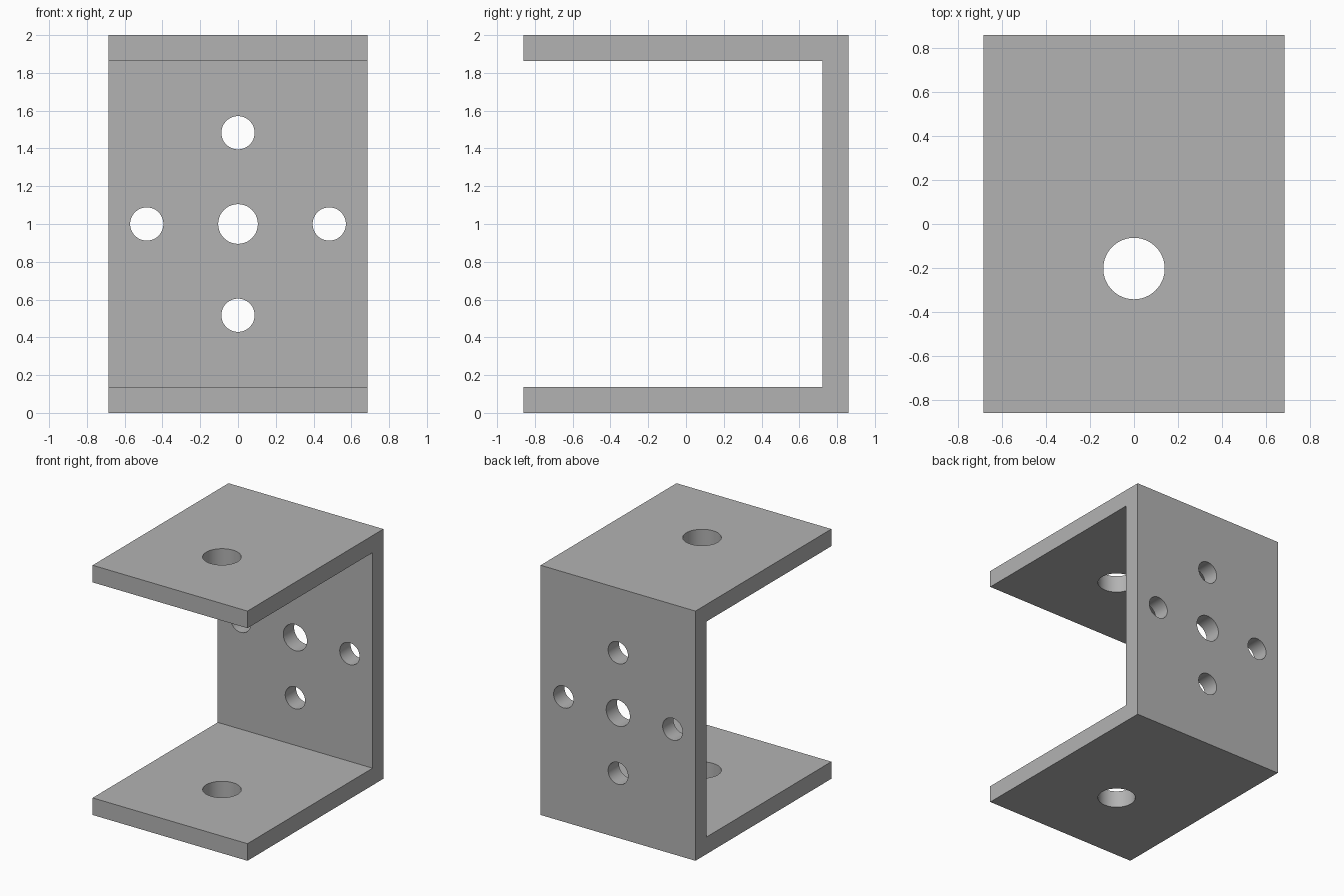
import bpy
import bmesh
from math import pi, radians
from mathutils import Matrix, Vector

cube = bpy.data.objects.get("Cube")
if cube:
    bpy.data.objects.remove(cube, do_unlink=True)

HALF_X, HALF_Y, HEIGHT, WALL = 0.686, 0.86, 2.0, 0.137
MID = HEIGHT / 2

grey = bpy.data.materials.new("plain_grey")
grey.use_nodes = True
colour = (0.45, 0.45, 0.45, 1)
grey.diffuse_color = colour
grey.node_tree.nodes["Principled BSDF"].inputs["Base Color"].default_value = colour


def make_object(name, bm):
    bmesh.ops.recalc_face_normals(bm, faces=bm.faces)
    mesh = bpy.data.meshes.new(name)
    bm.to_mesh(mesh)
    bm.free()
    mesh.materials.append(grey)
    obj = bpy.data.objects.new(name, mesh)
    bpy.context.collection.objects.link(obj)
    return obj


def add_drill(bm, centre, radius, depth, turn=0):
    matrix = Matrix.Translation(centre) @ Matrix.Rotation(turn, 4, "X")
    bmesh.ops.create_cone(bm, cap_ends=True, segments=64, radius1=radius,
                          radius2=radius, depth=depth, matrix=matrix)


# U-shaped bracket: side profile extruded across the width
inner_y, top = HALF_Y - WALL, HEIGHT - WALL
profile = [(-HALF_Y, 0), (HALF_Y, 0), (HALF_Y, HEIGHT), (-HALF_Y, HEIGHT),
           (-HALF_Y, top), (inner_y, top), (inner_y, WALL), (-HALF_Y, WALL)]
bm = bmesh.new()
face = bm.faces.new([bm.verts.new((-HALF_X, y, z)) for y, z in profile])
extruded = bmesh.ops.extrude_face_region(bm, geom=[face])["geom"]
bmesh.ops.translate(bm, vec=Vector((2 * HALF_X, 0, 0)),
                    verts=[v for v in extruded if isinstance(v, bmesh.types.BMVert)])
bracket = make_object("bracket", bm)

# Drills: one hole in each flange, a cross of five in the back plate
bm = bmesh.new()
for z in (WALL / 2, HEIGHT - WALL / 2):
    add_drill(bm, (0, -0.203, z), 0.14, WALL * 2)
back_y = HALF_Y - WALL / 2
add_drill(bm, (0, back_y, MID), 0.105, WALL * 2, pi / 2)
for side in (-1, 1):
    offset = side * 0.483
    add_drill(bm, (offset, back_y, MID), 0.088, WALL * 2, pi / 2)
    add_drill(bm, (0, back_y, MID + offset), 0.088, WALL * 2, pi / 2)
drills = make_object("hole_cutters", bm)
drills.hide_render = True

# Cut the holes and drop the cutters
cut = bracket.modifiers.new("holes", "BOOLEAN")
cut.operation = "DIFFERENCE"
cut.solver = "EXACT"
cut.object = drills
bpy.ops.object.select_all(action="DESELECT")
bracket.select_set(True)
bpy.context.view_layer.objects.active = bracket
bpy.ops.object.modifier_apply(modifier=cut.name)
bpy.data.objects.remove(drills, do_unlink=True)
bpy.ops.object.shade_smooth_by_angle(angle=radians(30))
